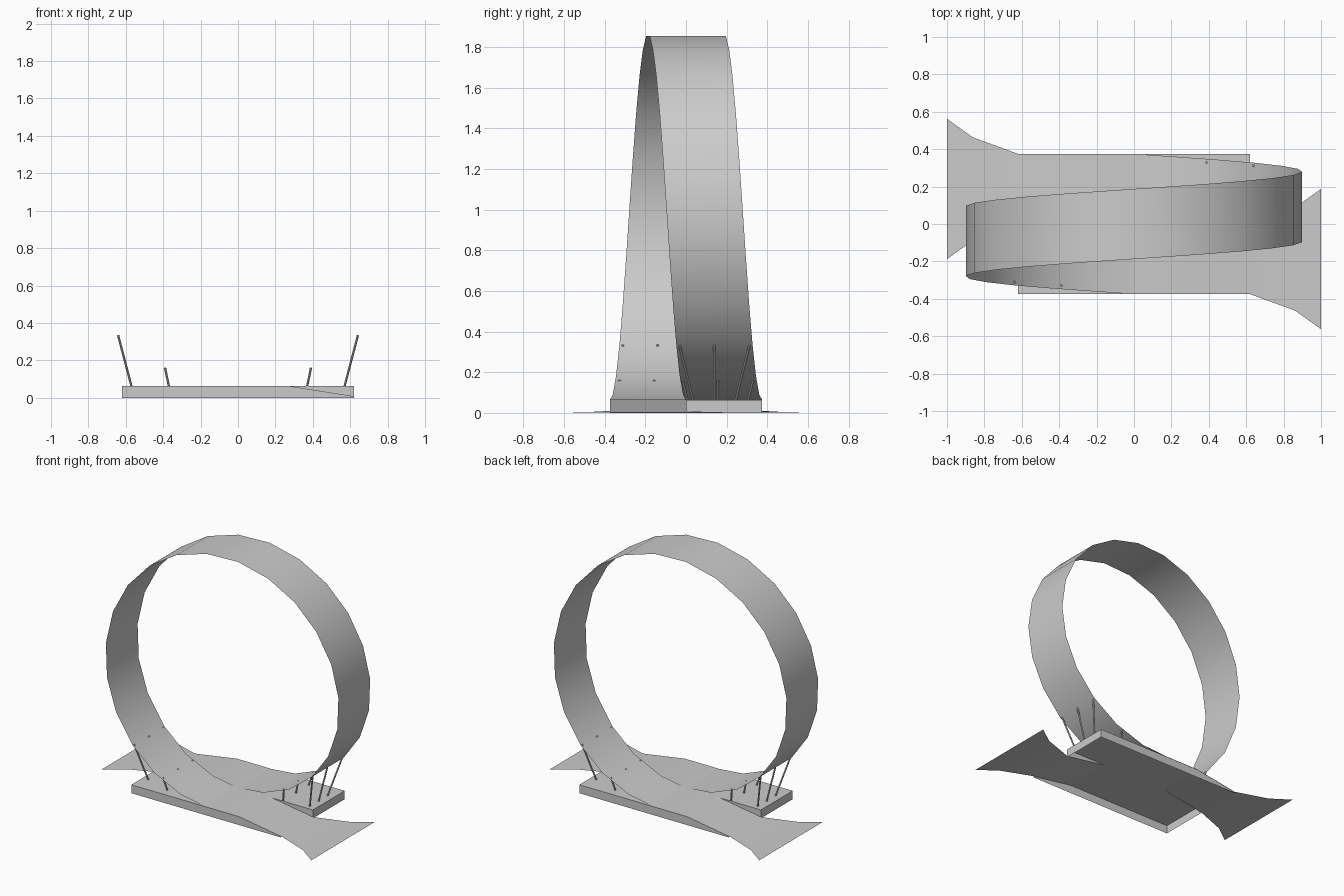
import bpy, bmesh, math
from mathutils import Vector

cube = bpy.data.objects.get("Cube")
if cube:
    bpy.data.objects.remove(cube)

grey = bpy.data.materials.new("plain grey")
grey.use_nodes = True
COLOUR = (0.6, 0.6, 0.6, 1)
grey.diffuse_color = COLOUR
grey.node_tree.nodes["Principled BSDF"].inputs["Base Color"].default_value = COLOUR

HALF = 0.1875     # half the track width, also the lane offset
DECK = 0.065      # height of the base deck
RADIUS, CENTRE = 0.9, 0.963
STEP = math.radians(15.8)


def finish(name, bm, smooth=True):
    mesh = bpy.data.meshes.new(name)
    bm.to_mesh(mesh)
    bm.free()
    mesh.materials.append(grey)
    obj = bpy.data.objects.new(name, mesh)
    bpy.context.collection.objects.link(obj)
    if smooth:
        bpy.ops.object.select_all(action='DESELECT')
        obj.select_set(True)
        bpy.context.view_layer.objects.active = obj
        bpy.ops.object.shade_smooth_by_angle(angle=math.radians(30))
    return obj


def ribbon(name, stations):
    """Skin a strip across (x, y, z, half width) stations."""
    bm = bmesh.new()
    rows = [[bm.verts.new((x, y + s * w, z)) for s in (-1, 1)]
            for x, y, z, w in stations]
    for a, b in zip(rows, rows[1:]):
        bm.faces.new((a[0], a[1], b[1], b[0]))
    return finish(name, bm)


def loop_point(angle):
    """Point on the track centre line, angle measured from the bottom."""
    return Vector((-RADIUS * math.sin(angle),
                   HALF * (angle / math.pi - 1),
                   CENTRE - RADIUS * math.cos(angle)))


# Looping track: one turn drifting from the front lane to the back lane
angles = [math.pi + (i - 10.5) * STEP for i in range(22)]
stations = [(*loop_point(a), HALF) for a in [0] + angles + [2 * math.pi]]
ribbon("loop_track", stations)

# Entry and exit ramps: level, slope down, then flare out
ramp = [(0, DECK, HALF), (0.27, DECK, HALF), (0.62, 0.01, HALF),
        (0.86, 0.005, 0.275), (1.0, 0.003, 0.375)]
for name, s in (("entry_ramp", 1), ("exit_ramp", -1)):
    ribbon(name, [(s * x, -s * HALF, z, w) for x, z, w in ramp])

# Base: open-bottomed shell made from two opposite lanes
END, SLOPE, LID, TOE, SIDE = 0.62, 0.27, DECK - 0.002, 0.008, 2 * HALF
bm = bmesh.new()
for s in (1, -1):
    def face(*points):
        bm.faces.new([bm.verts.new((s * x, s * y, z)) for x, y, z in points])
    # lid, slope, outer wall, end wall, wall beside the slope
    face((-END, -SIDE, LID), (SLOPE, -SIDE, LID), (SLOPE, 0, LID), (-END, 0, LID))
    face((SLOPE, -SIDE, LID), (END, -SIDE, TOE), (END, 0, TOE), (SLOPE, 0, LID))
    face((-END, -SIDE, 0), (END, -SIDE, 0), (END, -SIDE, TOE),
         (SLOPE, -SIDE, LID), (-END, -SIDE, LID))
    face((-END, 0, 0), (-END, -SIDE, 0), (-END, -SIDE, LID), (-END, 0, LID))
    face((SLOPE, 0, LID), (END, 0, TOE), (END, 0, LID))
finish("base", bm, smooth=False)


def post(name, start, end, radius=0.006):
    bm = bmesh.new()
    axis = end - start
    bmesh.ops.create_cone(bm, segments=8, radius1=radius, radius2=radius,
                          depth=axis.length, cap_ends=True)
    obj = finish(name, bm)
    obj.location = (start + end) / 2
    obj.rotation_euler = axis.to_track_quat('Z', 'Y').to_euler()


# Support posts: a short and a tall row of three under each side of the loop
for side, s in (("left", 1), ("right", -1)):
    for row, index, foot_x, spread in (("short", 20, 0.37, 0.15), ("tall", 19, 0.57, 0.105)):
        top = loop_point(angles[index])
        top.x -= 0.01 if row == "short" else 0.003
        for n in (-1, 0, 1):
            foot = Vector((s * foot_x, s * (top.y + n * spread), LID))
            head = Vector((s * top.x, s * (top.y + n * HALF * 0.92), top.z))
            if row == "short":
                head.x = s * 0.39
                head.z = 0.16
            post(f"{row}_post_{side}_{n + 2}", foot, head)
